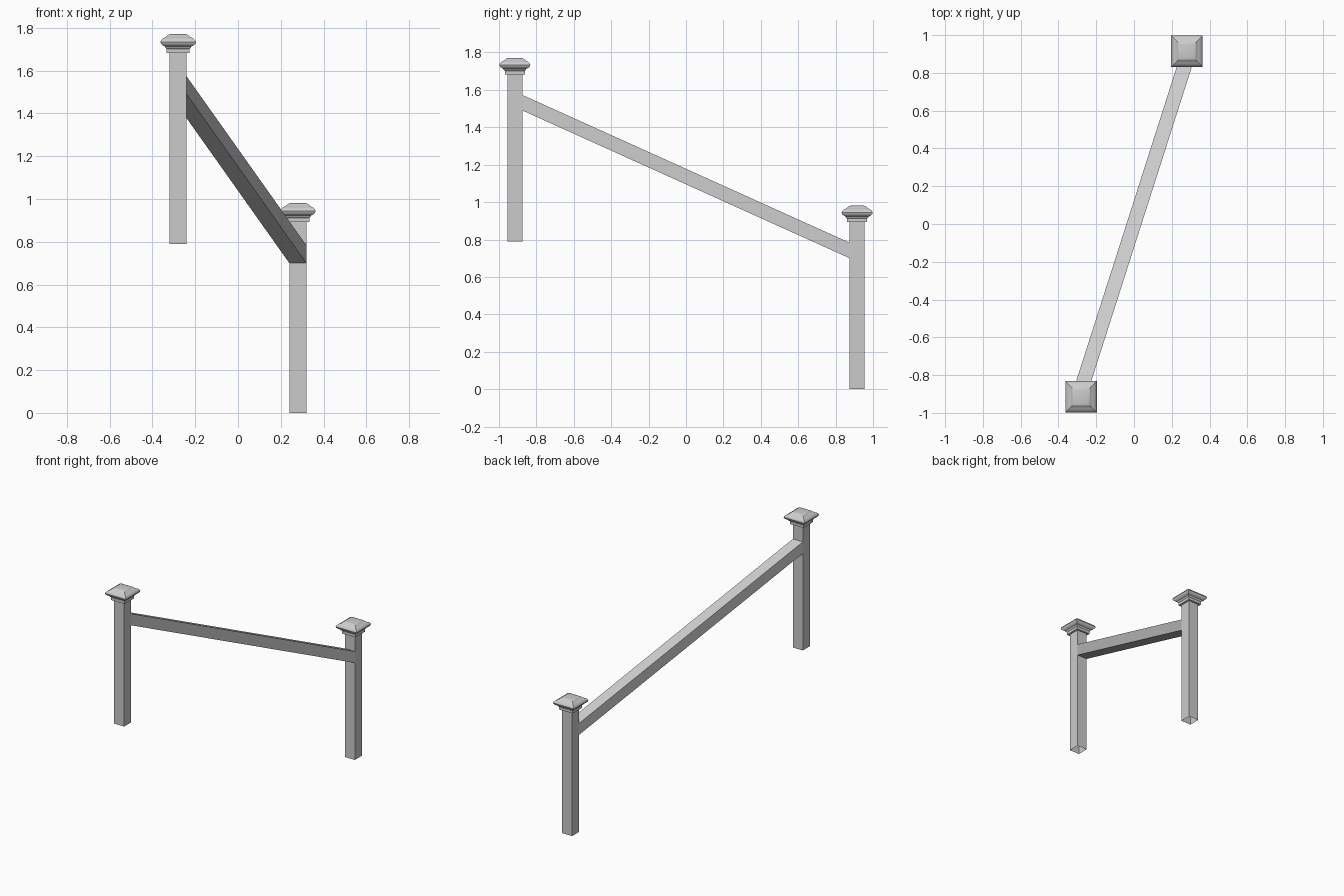
import bpy

if "Cube" in bpy.data.objects:
    bpy.data.objects.remove(bpy.data.objects["Cube"])

HALF = 0.04            # half width of the posts and rail
PX, PY = 0.28, 0.915   # post position, mirrored through the centre
RISE = 0.79            # height difference between the posts


def make(name, verts, faces, smooth=False):
    me = bpy.data.meshes.new(name)
    me.from_pydata(verts, [], faces)
    me.update()
    ob = bpy.data.objects.new(name, me)
    bpy.context.collection.objects.link(ob)
    if smooth:
        bpy.context.view_layer.objects.active = ob
        ob.select_set(True)
        bpy.ops.object.shade_smooth_by_angle(angle=0.6)
        ob.select_set(False)
    return ob


def square_sweep(name, profile, loc, cap_top=False, smooth=False):
    """Stack square rings from (half width, height) points."""
    verts, faces = [], []
    for r, z in profile:
        verts += [(sx * r, sy * r, z) for sx, sy in ((-1, -1), (1, -1), (1, 1), (-1, 1))]
    for i in range(len(profile) - 1):
        for k in range(4):
            a, b = i * 4 + k, i * 4 + (k + 1) % 4
            faces.append((a, b, b + 4, a + 4))
    if cap_top:
        n = len(verts) - 4
        faces.append((n, n + 1, n + 2, n + 3))
    ob = make(name, verts, faces, smooth)
    ob.location = loc
    return ob


# moulded cap: underside, neck, cove, rounded rim, stepped top
cap = [(0.04, 0.893), (0.054, 0.893), (0.054, 0.912), (0.059, 0.916),
       (0.062, 0.923), (0.072, 0.928), (0.080, 0.935), (0.083, 0.944),
       (0.080, 0.952), (0.073, 0.959), (0.062, 0.965), (0.055, 0.969),
       (0.050, 0.975), (0.042, 0.979), (0.034, 0.981)]

for side, s, base in (("lower", 1, 0.0), ("upper", -1, RISE)):
    loc = (s * PX, s * PY, base)
    # hollow post, open at the foot
    square_sweep(side + "_post", [(HALF, 0), (HALF, 0.893)], loc)
    square_sweep(side + "_post_cap", cap, loc, cap_top=True, smooth=True)

# sloping handrail, ends cut flush with the post faces
ends = []
for s, z in ((-1, 0.70 + RISE), (1, 0.70)):
    y = s * (PY - HALF)
    ends += [(s * PX + dx, y, z + dz) for dx, dz in
             ((-HALF, 0), (HALF, 0), (HALF, 0.083), (-HALF, 0.083))]
sides = [(k, (k + 1) % 4, (k + 1) % 4 + 4, k + 4) for k in range(4)]
make("handrail", ends, [f[::-1] for f in sides])
